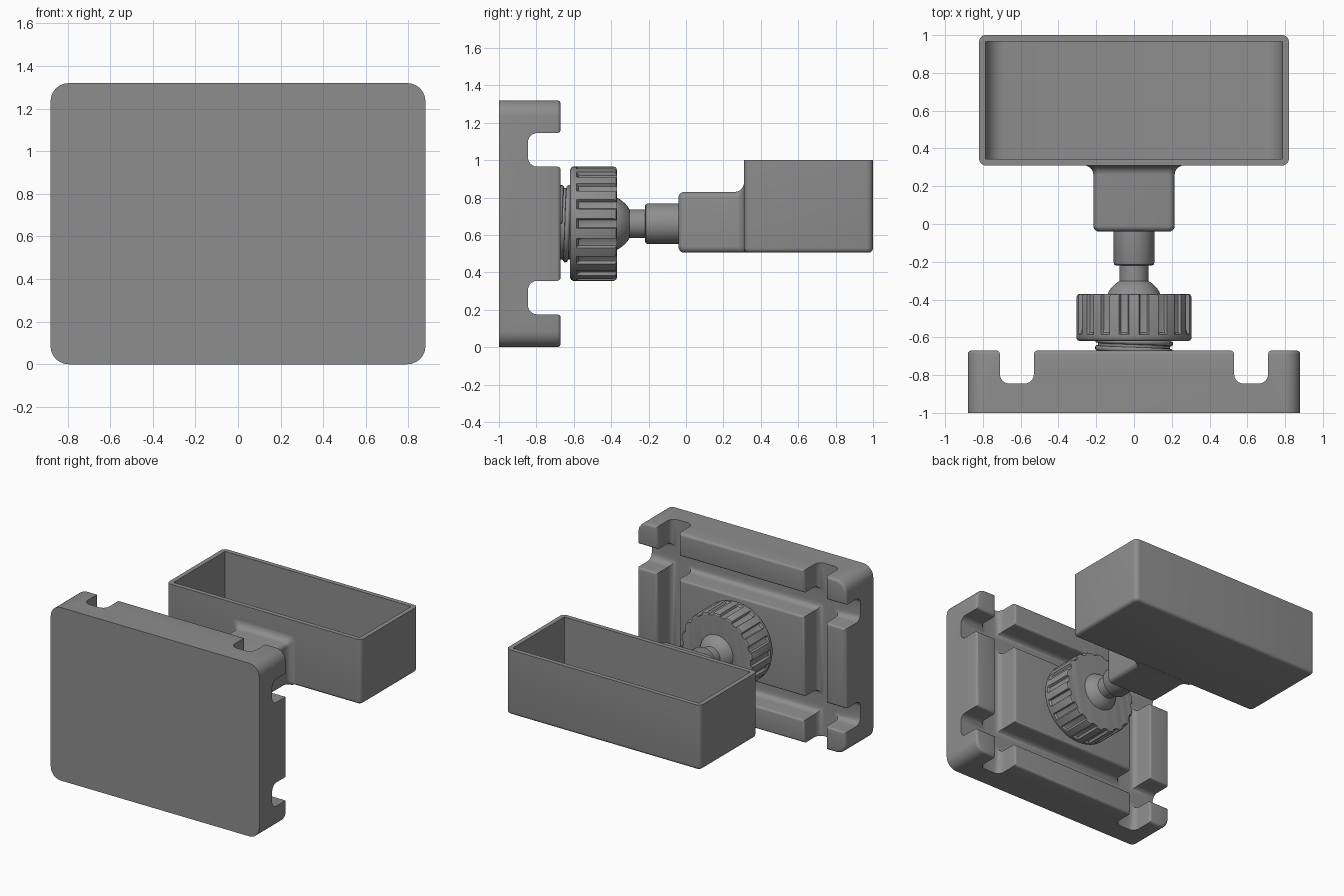
import bpy, bmesh
from math import sin, cos, pi, radians, sqrt
from mathutils import Vector

if "Cube" in bpy.data.objects:
    bpy.data.objects.remove(bpy.data.objects["Cube"], do_unlink=True)

grey = bpy.data.materials.new("mid_grey")
grey.use_nodes = True
grey.diffuse_color = (0.27, 0.27, 0.27, 1)
grey.node_tree.nodes["Principled BSDF"].inputs["Base Color"].default_value = (0.27, 0.27, 0.27, 1)

AXIS_Z = 0.66  # height of the ball joint axis


def loft(name, rings):
    """Skin equal-length rings of points and cap both ends."""
    bm = bmesh.new()
    loops = [[bm.verts.new(p) for p in ring] for ring in rings]
    n = len(loops[0])
    for a, b in zip(loops, loops[1:]):
        for i in range(n):
            bm.faces.new((a[i], a[(i + 1) % n], b[(i + 1) % n], b[i]))
    bm.faces.new(loops[0])
    bm.faces.new(loops[-1])
    bmesh.ops.recalc_face_normals(bm, faces=bm.faces)
    mesh = bpy.data.meshes.new(name)
    bm.to_mesh(mesh)
    bm.free()
    obj = bpy.data.objects.new(name, mesh)
    bpy.context.collection.objects.link(obj)
    mesh.materials.append(grey)
    return obj


def smooth(obj):
    bpy.ops.object.select_all(action='DESELECT')
    obj.select_set(True)
    bpy.context.view_layer.objects.active = obj
    bpy.ops.object.shade_smooth_by_angle(angle=radians(35))
    return obj


def round_rect(u0, u1, v0, v1, r, steps=6):
    pts = []
    for q, (cu, cv) in enumerate([(u1 - r, v1 - r), (u0 + r, v1 - r), (u0 + r, v0 + r), (u1 - r, v0 + r)]):
        for s in range(steps + 1):
            a = (q + s / steps) * pi / 2
            pts.append((cu + r * cos(a), cv + r * sin(a)))
    return pts


def section_y(y, half, z0, z1, r):
    return [(u, y, v) for u, v in round_rect(-half, half, z0, z1, r)]


def cut(target, cutter):
    cutter.hide_render = True
    mod = target.modifiers.new("cut", 'BOOLEAN')
    mod.object = cutter
    mod.solver = 'EXACT'
    bpy.context.view_layer.objects.active = target
    bpy.ops.object.modifier_apply(modifier=mod.name)
    bpy.data.objects.remove(cutter, do_unlink=True)


def lathe(name, profile, n=64):
    """Turn (y, radius) pairs about the joint axis."""
    return smooth(loft(name, [[(r * cos(2 * pi * i / n), y, AXIS_Z + r * sin(2 * pi * i / n))
                               for i in range(n)] for y, r in profile]))


# Mounting plate, rounded on its rear rim
R = 0.02
rim = [(R * sin(k * pi / 8), R * (1 - cos(k * pi / 8))) for k in range(5)]
plate = loft("mounting_plate", [section_y(-1, 0.88, 0, 1.32, 0.085)] + [
    section_y(-0.67 - R + dy, 0.88 - d, d, 1.32 - d, 0.085 - d) for dy, d in rim])


# Channels with filleted floors and softened mouths
def channel_outline(half):
    f, m, floor, top = 0.05, 0.018, -0.845, -0.67
    side = [(half - f + f * sin(a), floor + f - f * cos(a)) for a in [k * pi / 12 for k in range(7)]]
    side += [(half + m - m * cos(a), top - m + m * sin(a)) for a in [k * pi / 8 for k in range(5)]]
    side.append((half + m, top + 0.1))
    return side + [(-u, y) for u, y in reversed(side)]


outline = channel_outline(0.09)
for s in (-1, 1):
    cut(plate, loft("channel_cutter", [[(s * 0.62 + u, y, z) for u, y in outline] for z in (-0.2, 1.5)]))
    cut(plate, loft("channel_cutter", [[(x, y, AXIS_Z + s * 0.395 + u) for u, y in outline] for x in (-1.1, 1.1)]))
smooth(plate)

# Threaded collar and its spiral ridge
lathe("collar", [(-0.7, 0.19), (-0.6, 0.19)])
spiral = bpy.data.curves.new("collar_thread", 'CURVE')
spiral.dimensions = '3D'
spiral.bevel_depth = 0.014
spiral.bevel_resolution = 2
line = spiral.splines.new('POLY')
turns, per_turn = 2, 48
line.points.add(turns * per_turn)
for i, p in enumerate(line.points):
    a = 2 * pi * i / per_turn
    p.co = (0.193 * cos(a), -0.675 + 0.04 * i / per_turn, AXIS_Z + 0.193 * sin(a), 1)
spiral.materials.append(grey)
bpy.context.collection.objects.link(bpy.data.objects.new("collar_thread", spiral))

# Clamping knob with eighteen grip grooves
GROOVES, DEPTH = 18, 0.022
pattern = [(0, 0), (0.25, 0), (0.5, 0), (0.56, 0.8), (0.75, 1), (0.94, 0.8)]


def knob_ring(y, r, groove):
    ring = []
    for g in range(GROOVES):
        for t, d in pattern:
            a = 2 * pi * (g + t - 0.75) / GROOVES
            rr = min(r, 0.305 - DEPTH * d * groove)
            ring.append((rr * cos(a), y, AXIS_Z + rr * sin(a)))
    return ring


smooth(loft("knob", [knob_ring(*k) for k in [
    (-0.62, 0.288, 0), (-0.615, 0.299, 0), (-0.605, 0.305, 0), (-0.585, 0.305, 0), (-0.575, 0.305, 0.75),
    (-0.56, 0.305, 1), (-0.385, 0.305, 1), (-0.374, 0.3, 1), (-0.37, 0.29, 1)]]))

# Ball, neck and stem
BALL, CENTRE = 0.154, -0.435
ball = [(y, sqrt(BALL ** 2 - (y - CENTRE) ** 2)) for y in [CENTRE + BALL * sin(k * pi / 24) for k in range(-6, 9)]]
lathe("ball_stem", ball + [(-0.3, 0.077), (-0.22, 0.077), (-0.22, 0.095), (-0.215, 0.104),
                           (-0.205, 0.108), (0, 0.108)])

# Socket block, flaring where it meets the tray
B, F = 0.03, 0.05
stations = [(-0.04 + B * (1 - cos(a)), -B * (1 - sin(a)), -B * (1 - sin(a)))
            for a in [k * pi / 10 for k in range(6)]]
stations += [(0.31 - F + F * sin(a), F * (1 - cos(a)), 0) for a in [k * pi / 12 for k in range(7)]]
stations.append((0.33, F, 0))
smooth(loft("socket_block", [section_y(y, 0.215 + d, 0.505 - low, 0.83 + d, 0.032)
                             for y, d, low in stations]))

# Open tray with a curved floor at both ends
tray = loft("tray", [[(u, v, 0.505 + 0.025 - dz) for u, v in
                      round_rect(-0.82 + d, 0.82 - d, 0.31 + d, 1 - d, 0.035 - d)]
                     for dz, d in [(0.025 * sin(k * pi / 8), 0.025 * (1 - cos(k * pi / 8)))
                                   for k in range(4, -1, -1)]]
            + [[(u, v, 1.0) for u, v in round_rect(-0.82, 0.82, 0.31, 1, 0.035)]])
cut(tray, loft("tray_cutter", [section_y(y, 0.785, 0.54, 1.4, 0.1) for y in (0.345, 0.965)]))
smooth(tray)
